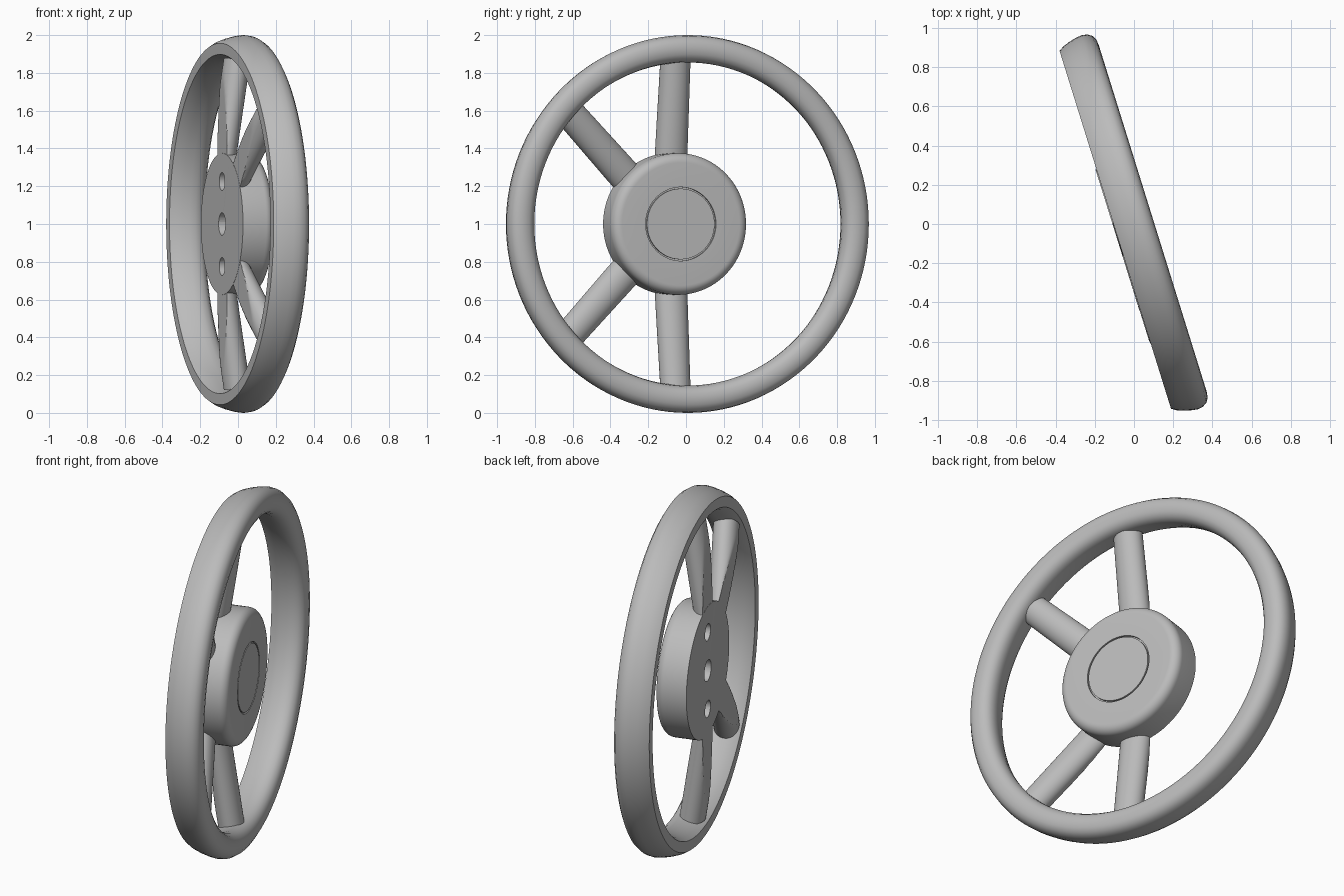
import bpy, bmesh, math
from mathutils import Matrix, Vector

cube = bpy.data.objects.get("Cube")
if cube:
    bpy.data.objects.remove(cube, do_unlink=True)

# One grey for the whole wheel
grey = bpy.data.materials.new("satin_grey")
grey.use_nodes = True
colour = (0.5, 0.5, 0.5, 1)
grey.diffuse_color = colour
grey.node_tree.nodes["Principled BSDF"].inputs["Base Color"].default_value = colour

# Wheel frame: local x lies in the wheel, local y is up, local z is the axle
TURN = math.radians(17.3)
axle = Vector((math.cos(TURN), math.sin(TURN), 0))
side = Vector((-axle.y, axle.x, 0))
FRAME = Matrix((side, (0, 0, 1), axle)).transposed().to_4x4()
FRAME.translation = (0, 0, 1)

HUB_X = -0.052
BACK = -0.105


def finish(name, bm):
    bmesh.ops.remove_doubles(bm, verts=bm.verts, dist=1e-5)
    bmesh.ops.recalc_face_normals(bm, faces=bm.faces)
    bm.transform(FRAME)
    mesh = bpy.data.meshes.new(name)
    bm.to_mesh(mesh)
    bm.free()
    mesh.materials.append(grey)
    obj = bpy.data.objects.new(name, mesh)
    bpy.context.collection.objects.link(obj)
    return obj


def select(obj):
    bpy.ops.object.select_all(action='DESELECT')
    obj.select_set(True)
    bpy.context.view_layer.objects.active = obj


def smooth(obj, degrees=32):
    select(obj)
    bpy.ops.object.shade_smooth_by_angle(angle=math.radians(degrees))


def lathe(name, profile, x=0, steps=96):
    """Spin a (radius, depth) profile about the axle."""
    bm = bmesh.new()
    verts = [bm.verts.new((r, 0, d)) for r, d in profile]
    edges = [bm.edges.new(p) for p in zip(verts, verts[1:])]
    bmesh.ops.spin(bm, geom=verts + edges, cent=(0, 0, 0), axis=(0, 0, 1),
                   angle=math.tau, steps=steps)
    bmesh.ops.translate(bm, verts=bm.verts, vec=(x, 0, 0))
    return finish(name, bm)


# Rim: flat back, rounded front, symmetric section
MID = 0.9275
outer = [(0.957, -0.1), (0.973, -0.075), (0.986, -0.04), (0.996, 0), (1, 0.03),
         (0.995, 0.06), (0.98, 0.083), (0.957, 0.096), (MID, 0.1)]
inner = [(2 * MID - r, d) for r, d in reversed(outer[:-1])]
smooth(lathe("rim", outer + inner + outer[:1], steps=128))

# Hub: drum with rounded front edge and a thin round groove in its face
R, FRONT, FILLET = 0.375, 0.075, 0.05
corner = [(R - FILLET + FILLET * math.cos(a), FRONT - FILLET + FILLET * math.sin(a))
          for a in (i * math.pi / 16 for i in range(9))]
hub = lathe("hub", [(0, BACK), (R, BACK)] + corner +
            [(0.195, FRONT), (0.195, FRONT - 0.012), (0.187, FRONT - 0.012),
             (0.187, FRONT), (0, FRONT)], HUB_X)

# Bolt holes in the back of the hub
for y, r in ((0, 0.06), (0.225, 0.048), (-0.225, 0.048)):
    bm = bmesh.new()
    bmesh.ops.create_cone(bm, cap_ends=True, segments=32, radius1=r, radius2=r, depth=0.2,
                          matrix=Matrix.Translation((HUB_X, y, BACK)))
    cutter = finish("hole_cutter", bm)
    cutter.hide_render = True
    cut = hub.modifiers.new("hole", 'BOOLEAN')
    cut.object = cutter
    cut.operation = 'DIFFERENCE'
    cut.solver = 'EXACT'
    select(hub)
    bpy.ops.object.modifier_apply(modifier=cut.name)
    bpy.data.objects.remove(cutter, do_unlink=True)
smooth(hub)


def spoke(name, degrees):
    """Oval tube leaning forward towards the rim, trimmed flat at the hub's back."""
    a = math.radians(degrees)
    along = Vector((math.cos(a), math.sin(a), 0))
    across = Vector((-along.y, along.x, 0))
    start = Vector((HUB_X, 0, 0))
    # distance from the hub centre to the rim along this direction
    b = start.dot(along)
    end = -b + math.sqrt(b * b - HUB_X ** 2 + 0.88 ** 2)
    bm = bmesh.new()
    rings = []
    for i in range(17):
        s = 0.3 + (end - 0.3) * i / 16
        t = (s - 0.36) / (end - 0.36)
        half, depth = 0.088 - 0.007 * t, -0.1 + 0.08 * t
        ring = []
        for k in range(40):
            q = math.tau * k / 40
            p = start + along * s + across * half * math.cos(q)
            p.z = max(depth + 0.07 * math.sin(q), BACK + 0.001)
            ring.append(bm.verts.new(p))
        rings.append(ring)
    for lo, hi in zip(rings, rings[1:]):
        for k in range(40):
            n = (k + 1) % 40
            bm.faces.new((lo[k], lo[n], hi[n], hi[k]))
    bm.faces.new(rings[0])
    bm.faces.new(rings[-1])
    smooth(finish(name, bm))


# Four spokes
spoke("top_spoke", 90)
spoke("upper_side_spoke", 135)
spoke("lower_side_spoke", 225)
spoke("bottom_spoke", 270)
